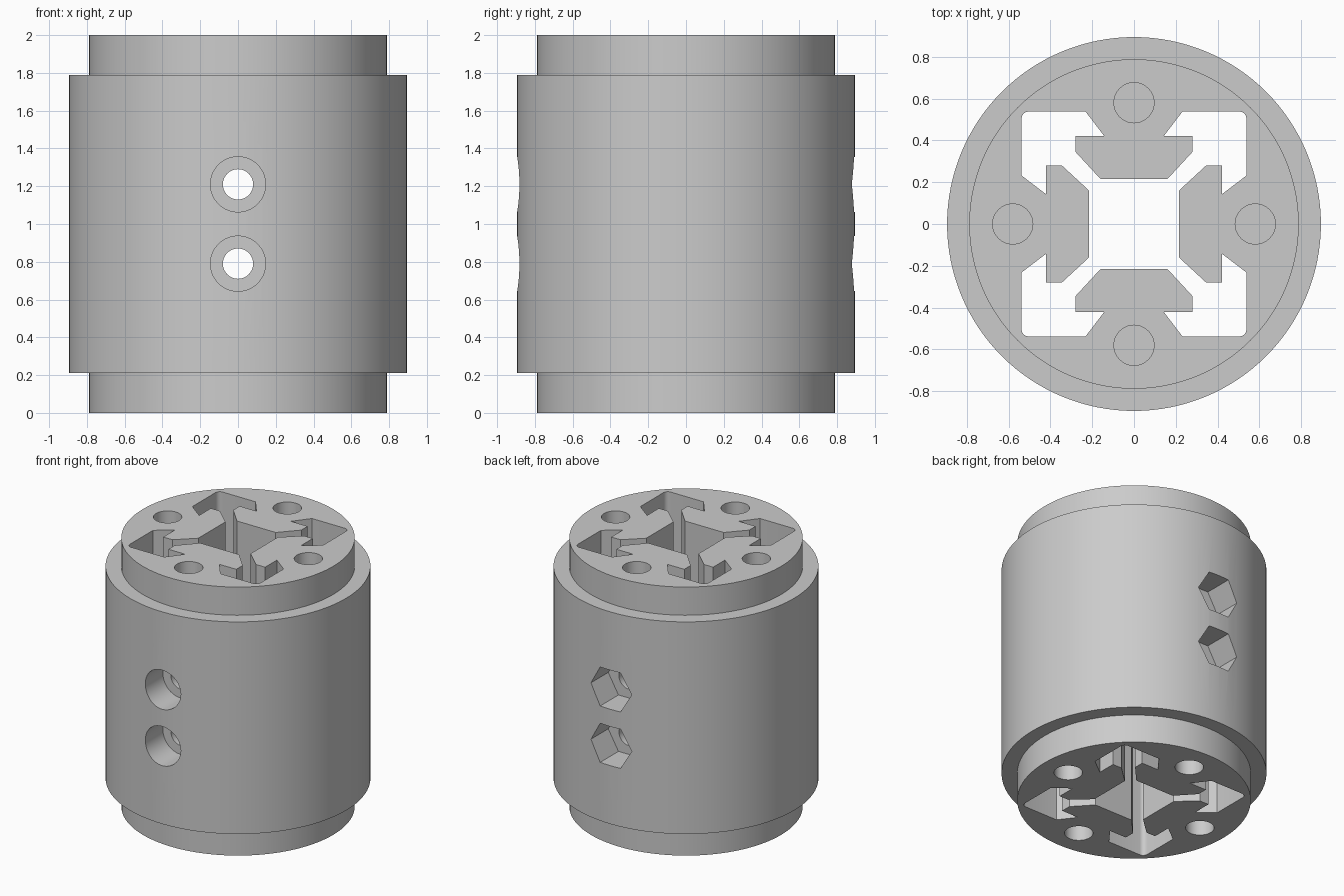
import bpy, bmesh, math
from mathutils import Matrix, Vector

cube = bpy.data.objects.get("Cube")
if cube:
    bpy.data.objects.remove(cube, do_unlink=True)

GREY = (0.6, 0.6, 0.6, 1)
mat = bpy.data.materials.new("light grey")
mat.use_nodes = True
mat.diffuse_color = GREY
mat.node_tree.nodes["Principled BSDF"].inputs["Base Color"].default_value = GREY


def make_object(name, bm):
    bmesh.ops.recalc_face_normals(bm, faces=bm.faces)
    mesh = bpy.data.meshes.new(name)
    bm.to_mesh(mesh)
    bm.free()
    mesh.materials.append(mat)
    obj = bpy.data.objects.new(name, mesh)
    bpy.context.collection.objects.link(obj)
    return obj


def prism(name, points, start, end):
    """Extrude a flat outline upwards from start to end."""
    bm = bmesh.new()
    face = bm.faces.new([bm.verts.new((x, y, start)) for x, y in points])
    top = bmesh.ops.extrude_face_region(bm, geom=[face])["geom"]
    verts = [v for v in top if isinstance(v, bmesh.types.BMVert)]
    bmesh.ops.translate(bm, verts=verts, vec=(0, 0, end - start))
    return make_object(name, bm)


def ring(radius, sides, centre=(0, 0)):
    return [(centre[0] + radius * math.cos(math.tau * i / sides),
             centre[1] + radius * math.sin(math.tau * i / sides)) for i in range(sides)]


# Stepped cylindrical body, turned from a half profile
SIDES = 128
HEIGHT, STEP = 2.0, 0.21
OUTER, INNER = 0.894, 0.788
bm = bmesh.new()
rings = []
for r, z in [(INNER, 0), (INNER, STEP), (OUTER, STEP), (OUTER, HEIGHT - STEP),
             (INNER, HEIGHT - STEP), (INNER, HEIGHT)]:
    rings.append([bm.verts.new((x, y, z)) for x, y in ring(r, SIDES)])
for low, high in zip(rings, rings[1:]):
    for i in range(SIDES):
        j = (i + 1) % SIDES
        bm.faces.new((low[i], low[j], high[j], high[i]))
bm.faces.new(rings[0][::-1])
bm.faces.new(rings[-1])
body = make_object("coupling_body", bm)

cutters = []

# Central channel: one eighth of the outline, mirrored and turned four times
half = [(0.215, 0.16), (0.345, 0.28), (0.42, 0.28), (0.42, 0.142), (0.538, 0.232)]
FILLET, CORNER = 0.035, 0.538
for i in range(3):
    a = math.radians(i * 22.5)
    half.append((CORNER - FILLET + FILLET * math.cos(a), CORNER - FILLET + FILLET * math.sin(a)))
quarter = half + [(y, x) for x, y in reversed(half[:-1])]
# Remaining fillet points
first = len(half)
for i in (3, 4):
    a = math.radians(i * 22.5)
    quarter[first + i - 3] = (CORNER - FILLET + FILLET * math.cos(a),
                              CORNER - FILLET + FILLET * math.sin(a))
outline = []
for k in range(4):
    turn = Matrix.Rotation(k * math.pi / 2, 2)
    outline += [tuple(turn @ Vector(p)) for p in quarter]
cutters.append(prism("channel_cutter", outline, -0.1, HEIGHT + 0.1))

# Blind holes in both end faces
PIN_DEPTH = 0.4
for centre in ring(0.58, 4):
    hole = ring(0.096, 48, centre)
    cutters.append(prism("lower_pin_cutter", hole, -0.1, PIN_DEPTH))
    cutters.append(prism("upper_pin_cutter", hole, HEIGHT - PIN_DEPTH, HEIGHT + 0.1))

# Cross bolts: shaft, round head recess in front, hexagonal nut recess behind
SEAT = 0.675
for z in (0.79, 1.21):
    for name, points, start, end in [
            ("bolt_cutter", ring(0.08, 48), -1, 1),
            ("head_cutter", ring(0.146, 64), SEAT, 1),
            ("nut_cutter", ring(0.168, 6), -1, -SEAT)]:
        cutter = prism(name, points, start, end)
        cutter.data.transform(Matrix.Translation((0, 0, z)) @ Matrix.Rotation(math.pi / 2, 4, "X"))
        cutters.append(cutter)

# Cut everything out of the body, then drop the cutters
for cutter in cutters:
    cutter.hide_render = True
    mod = body.modifiers.new(cutter.name, "BOOLEAN")
    mod.operation = "DIFFERENCE"
    mod.solver = "EXACT"
    mod.object = cutter
bpy.context.view_layer.update()
result = bpy.data.meshes.new_from_object(body.evaluated_get(bpy.context.evaluated_depsgraph_get()))
body.modifiers.clear()
body.data = result
result.materials.clear()
result.materials.append(mat)
for poly in result.polygons:
    poly.material_index = 0
for cutter in cutters:
    bpy.data.objects.remove(cutter, do_unlink=True)

# Smooth curved walls, crisp edges
bpy.ops.object.select_all(action="DESELECT")
body.select_set(True)
bpy.context.view_layer.objects.active = body
bpy.ops.object.shade_smooth_by_angle(angle=math.radians(30))
body.location = (0, 0, 0)
